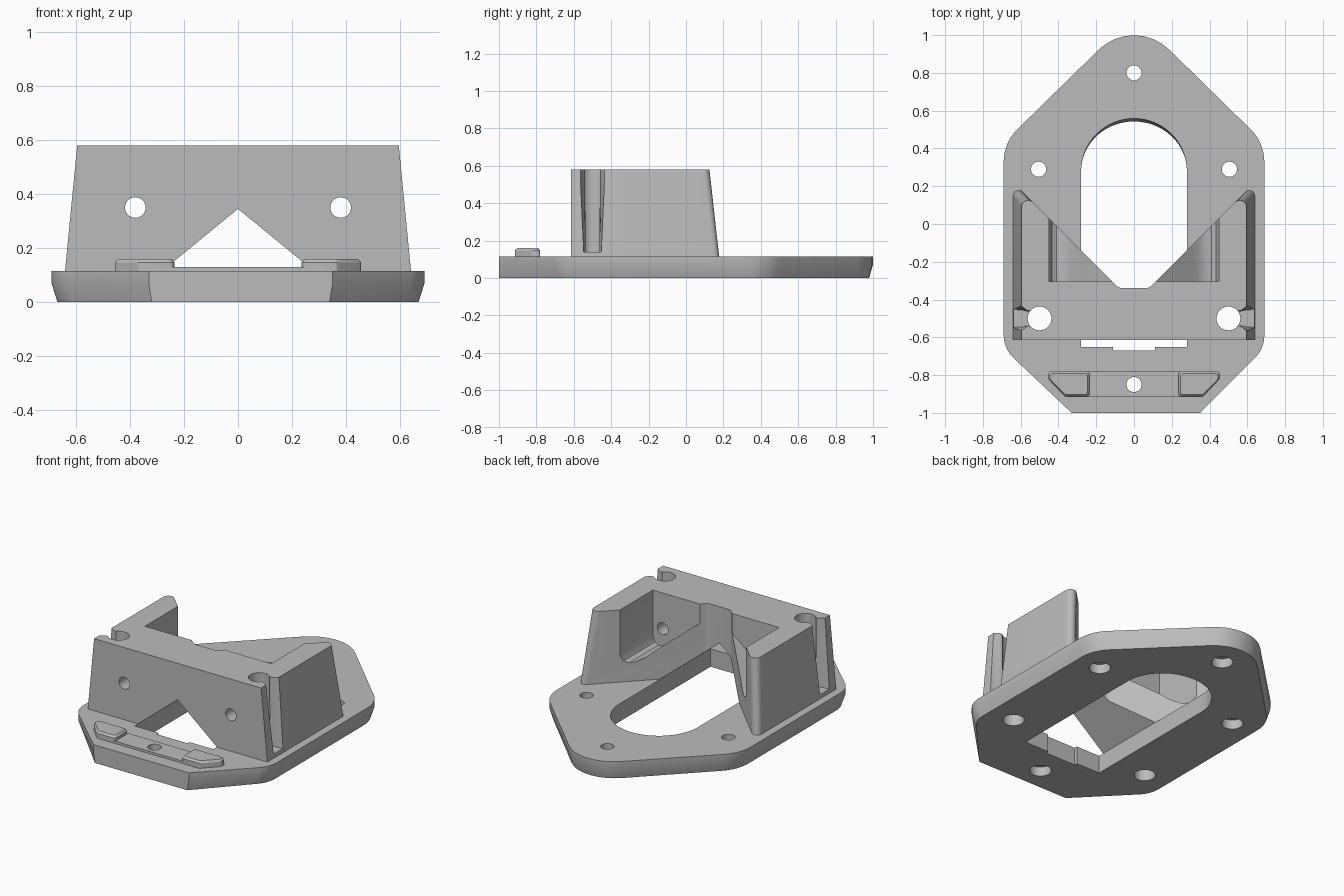
import bpy, bmesh, math
from mathutils import Vector

if "Cube" in bpy.data.objects:
    bpy.data.objects.remove(bpy.data.objects["Cube"])

grey = bpy.data.materials.new("plain_grey")
grey.use_nodes = True
grey.diffuse_color = (0.5, 0.5, 0.5, 1)
grey.node_tree.nodes["Principled BSDF"].inputs["Base Color"].default_value = (0.5, 0.5, 0.5, 1)


def fillet(corners, steps=8):
    """Closed outline from (x, y, radius) corners."""
    out = []
    for i, (x, y, r) in enumerate(corners):
        p = Vector((x, y))
        if r == 0:
            out.append((x, y))
            continue
        a = (Vector(corners[i - 1][:2]) - p).normalized()
        b = (Vector(corners[(i + 1) % len(corners)][:2]) - p).normalized()
        half = a.angle(b) / 2
        centre = p + (a + b).normalized() * (r / math.sin(half))
        start = p + a * (r / math.tan(half)) - centre
        end = p + b * (r / math.tan(half)) - centre
        sweep = math.pi - 2 * half
        for k in range(steps + 1):
            t = k / steps
            v = (start * math.sin((1 - t) * sweep) + end * math.sin(t * sweep)) / math.sin(sweep)
            out.append(tuple(centre + v))
    return out


def loft(name, rings):
    """Solid through rings of 3D points, capped at both ends."""
    bm = bmesh.new()
    loops = [[bm.verts.new(p) for p in ring] for ring in rings]
    for a, b in zip(loops, loops[1:]):
        for i in range(len(a)):
            j = (i + 1) % len(a)
            bm.faces.new((a[i], a[j], b[j], b[i]))
    bm.faces.new(loops[0][::-1])
    bm.faces.new(loops[-1])
    bmesh.ops.recalc_face_normals(bm, faces=bm.faces)
    mesh = bpy.data.meshes.new(name)
    bm.to_mesh(mesh)
    bm.free()
    mesh.materials.append(grey)
    ob = bpy.data.objects.new(name, mesh)
    bpy.context.collection.objects.link(ob)
    return ob


def level(outline, z):
    return [(x, y, z) for x, y in outline]


def circle(cx, cy, r, n=32):
    return [(cx + r * math.cos(2 * math.pi * k / n), cy + r * math.sin(2 * math.pi * k / n)) for k in range(n)]


def hole(x, y, r, z0, z1):
    return loft("hole_cutter", [level(circle(x, y, r), z0), level(circle(x, y, r), z1)])


def along_y(profile, y0, y1):
    """Prism along y from an x-z profile."""
    return loft("cutter", [[(x, y, z) for x, z in profile] for y in (y0, y1)])


def cut(ob, cutters):
    for c in cutters:
        c.hide_render = True
        mod = ob.modifiers.new("cut", 'BOOLEAN')
        mod.operation = 'DIFFERENCE'
        mod.solver = 'EXACT'
        mod.object = c
        bpy.context.view_layer.objects.active = ob
        bpy.ops.object.modifier_apply(modifier=mod.name)
        bpy.data.objects.remove(c)


def mirrored(half):
    """Add the mirror image of a right-hand outline."""
    return half + [(-p[0],) + tuple(p[1:]) for p in reversed(half)]


TOP = 0.115

# Base plate with a tapered lower rim and a straight front
outline = fillet([(-0.33, -1, 0), (0.35, -1, 0), (0.69, -0.66, 0.17), (0.69, 0.43, 0.24),
                  (0, 1.106, 0.267), (-0.69, 0.43, 0.24), (-0.69, -0.66, 0.17)])
rim = [(x * 0.968, y if y < -0.99 else y * 0.98) for x, y in outline]
plate = loft("base_plate", [level(rim, 0), level(outline, 0.07), level(outline, TOP)])


# Arched central opening with a sloping rounded end
def arch(height):
    pts = [(0.28 * math.cos(math.pi * k / 32), 0.28 + height * math.sin(math.pi * k / 32)) for k in range(33)]
    return pts + [(-0.28, -0.65), (-0.11, -0.65), (-0.11, -0.67), (0.11, -0.67), (0.11, -0.65), (0.28, -0.65)]


cutters = [loft("opening_cutter", [level(arch(0.26), -0.02), level(arch(0.282), 0.14)])]

# Screw holes with wider recesses underneath
for x, y in ((0, 0.8), (0.505, 0.29), (-0.505, 0.29), (0, -0.85)):
    cutters += [hole(x, y, 0.04, -0.1, 0.2), hole(x, y, 0.063, -0.1, 0.06)]
cutters += [hole(s * 0.5, -0.5, 0.063, -0.1, 0.2) for s in (1, -1)]
cut(plate, cutters)


# Tower with tapered sides and a wedge-shaped back
def tower_outline(x, r):
    return fillet(mirrored([(x, -0.615, 0), (x, x - 0.42, r), (0.08, -0.34, 0.05)]))


tower = loft("tower", [level(tower_outline(0.64, 0.03), TOP), level(tower_outline(0.595, 0.035), 0.58)])

# Gabled tunnel, and pocket with a parallel sloping floor
tunnel = along_y([(0.36, 0.05), (0, 0.345), (-0.36, 0.05)], -0.8, 0.5)
floor = [(0.45, 0.7), (0.45, 0.285), (0.435, 0.25), (0.41, 0.235), (0.38, 0.24), (0.34, 0.265), (0.30, 0.304)]
profile = floor + [(0, 0.55)] + [(-x, z) for x, z in reversed(floor)]
cutters = [tunnel, along_y(profile, -0.305, 0.5)]

for s in (1, -1):
    # Cross hole, bolt hole and side channel
    cutters.append(along_y(circle(s * 0.38, 0.35, 0.038), -0.8, 0))
    cutters.append(hole(s * 0.5, -0.5, 0.063, 0.05, 0.7))
    rings = []
    for z, widths in ((0.14, (0.035, 0.038, 0.045, 0.05)), (0.6, (0.035, 0.042, 0.068, 0.075))):
        side = list(zip((0.5, 0.565, 0.6, 0.7), widths))
        rings.append([(s * x, -0.5 + w, z) for x, w in side] + [(s * x, -0.5 - w, z) for x, w in reversed(side)])
    cutters.append(loft("channel_cutter", rings))
cut(tower, cutters)

# Raised strip and the two bevelled stops on the front ledge
strip = loft("ledge_strip", [level([(-0.26, -0.915), (0.26, -0.915), (0.26, -0.78), (-0.26, -0.78)], z)
                             for z in (TOP - 0.01, 0.13)])
cut(strip, [hole(0, -0.85, 0.04, 0, 0.3)])
parts = [plate, tower, strip]
for s, side in ((1, "left"), (-1, "right")):
    stop = fillet([(0.235, -0.915, 0.02), (0.365, -0.915, 0.02), (0.455, -0.82, 0.02),
                   (0.455, -0.78, 0.015), (0.235, -0.78, 0.02)], 4)
    inset = [(0.34 + (x - 0.34) * 0.9, -0.845 + (y + 0.845) * 0.84) for x, y in stop]
    rings = [level(stop, TOP - 0.01), level(stop, 0.147), level(inset, 0.16)]
    parts.append(loft(side + "_stop", [[(s * x, y, z) for x, y, z in r] for r in rings]))

# Smooth the rounded surfaces
bpy.ops.object.select_all(action='DESELECT')
for ob in parts:
    ob.select_set(True)
bpy.context.view_layer.objects.active = plate
bpy.ops.object.shade_smooth_by_angle(angle=math.radians(25))
